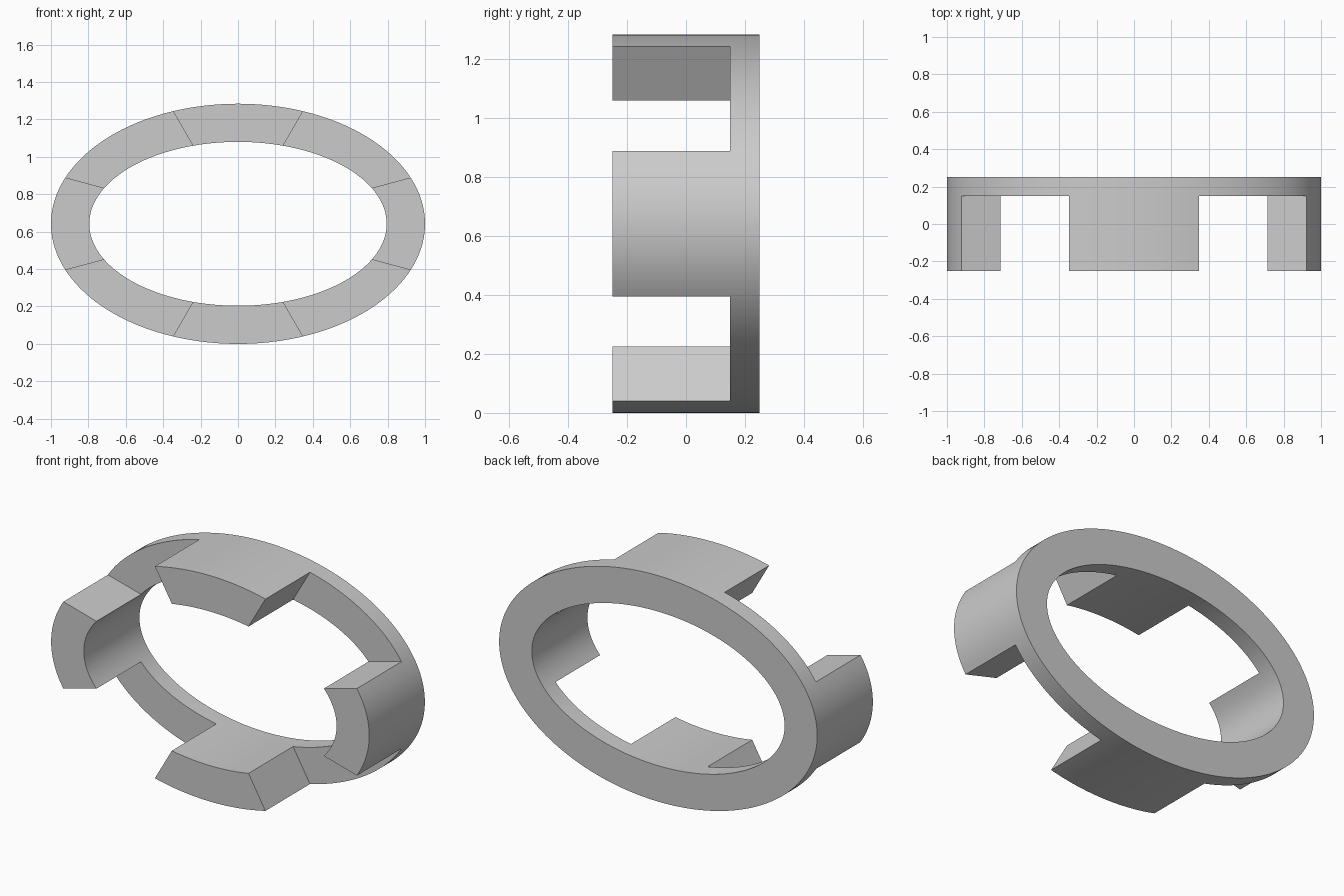
import bpy
import bmesh
from math import radians, cos, sin, hypot
from mathutils import Vector

cube = bpy.data.objects.get("Cube")
if cube:
    bpy.data.objects.remove(cube, do_unlink=True)

CENTRE_Z = 0.642
OUTER = (1.0, 0.642)      # half width, half height
INNER = (0.795, 0.438)
BACK, RING_FRONT, TAB_FRONT = 0.25, 0.15, -0.25
STEP = 1.5                # degrees between rays
COUNT = int(360 / STEP)

grey = bpy.data.materials.new("plain grey")
grey.use_nodes = True
colour = (0.6, 0.6, 0.6, 1)
grey.diffuse_color = colour
grey.node_tree.nodes["Principled BSDF"].inputs["Base Color"].default_value = colour


def on_ellipse(radii, angle):
    """Point where a ray from the centre meets the ellipse."""
    c, s = cos(angle), sin(angle)
    r = 1 / hypot(c / radii[0], s / radii[1])
    return Vector((r * c, BACK, CENTRE_Z + r * s))


def is_tab(face):
    """Side tabs span 15 degrees, top and bottom tabs 30, each way from the axes."""
    angle = (face_angle[face] + 90) % 180 - 90
    return abs(angle) < 15 or abs(angle) > 60


def extrude(bm, faces, y):
    """Pull faces forward to depth y and return the new front faces."""
    geom = bmesh.ops.extrude_face_region(bm, geom=faces)["geom"]
    for v in geom:
        if isinstance(v, bmesh.types.BMVert):
            v.co.y = y
    return [f for f in geom if isinstance(f, bmesh.types.BMFace)]


# Flat elliptical band
bm = bmesh.new()
rays = [radians(i * STEP) for i in range(COUNT)]
outer = [bm.verts.new(on_ellipse(OUTER, a)) for a in rays]
inner = [bm.verts.new(on_ellipse(INNER, a)) for a in rays]
band = []
for i in range(COUNT):
    j = (i + 1) % COUNT
    band.append(bm.faces.new((outer[i], outer[j], inner[j], inner[i])))

# Ring, then the four tabs standing forward from it
front = extrude(bm, band, RING_FRONT)
face_angle = {}
for f in front:
    mid = f.calc_center_median() - Vector((0, 0, CENTRE_Z))
    # Scaled-free polar angle of the face centre
    face_angle[f] = Vector((mid.x, mid.z)).angle_signed(Vector((1, 0))) * 180 / radians(180)
extrude(bm, [f for f in front if is_tab(f)], TAB_FRONT)
bmesh.ops.recalc_face_normals(bm, faces=bm.faces)

mesh = bpy.data.meshes.new("oval_ring_with_tabs")
bm.to_mesh(mesh)
bm.free()
mesh.materials.append(grey)
ring = bpy.data.objects.new("oval_ring_with_tabs", mesh)
bpy.context.collection.objects.link(ring)

bpy.ops.object.select_all(action="DESELECT")
ring.select_set(True)
bpy.context.view_layer.objects.active = ring
bpy.ops.object.shade_smooth_by_angle(angle=radians(30))
